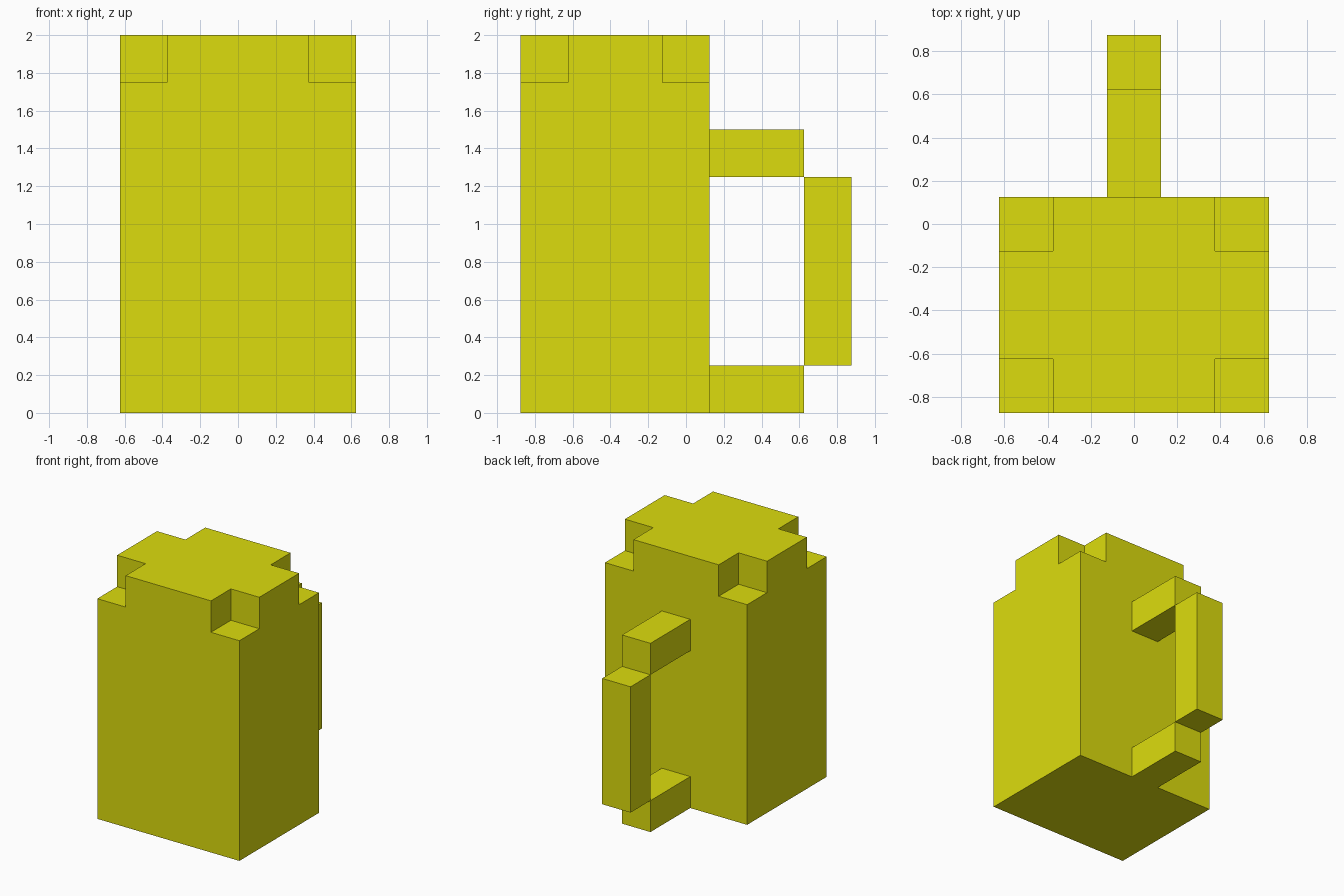
import bpy
import bmesh
from mathutils import Matrix, Vector

if "Cube" in bpy.data.objects:
    bpy.data.objects.remove(bpy.data.objects["Cube"])

yellow = bpy.data.materials.new("yellow")
yellow.diffuse_color = (0.72, 0.72, 0.004, 1)
yellow.use_nodes = True
yellow.node_tree.nodes["Principled BSDF"].inputs["Base Color"].default_value = yellow.diffuse_color


def boxes(name, bounds):
    """One object made of axis-aligned boxes, each given as (min corner, max corner)."""
    bm = bmesh.new()
    for lo, hi in bounds:
        lo, hi = Vector(lo), Vector(hi)
        bmesh.ops.create_cube(bm, size=1, matrix=Matrix.LocRotScale((lo + hi) / 2, None, hi - lo))
    mesh = bpy.data.meshes.new(name)
    bm.to_mesh(mesh)
    bm.free()
    mesh.materials.append(yellow)
    obj = bpy.data.objects.new(name, mesh)
    bpy.context.collection.objects.link(obj)
    return obj


U = 0.25        # block unit
W = U / 2       # half width of the handle

# Mug body, with a cube notched out of each top corner
body = boxes("mug_body", [((-0.625, -0.875, 0), (0.625, 0.125, 2))])
notches = []
for x0, x1 in ((-0.8, -0.375), (0.375, 0.8)):
    for y0, y1 in ((-1.1, -0.625), (-0.125, 0.4)):
        notches.append(((x0, y0, 1.75), (x1, y1, 2.2)))
cutter = boxes("corner_cutter", notches)
cutter.hide_render = True
cutter.hide_viewport = True
cut = body.modifiers.new("corner_notches", "BOOLEAN")
cut.operation = "DIFFERENCE"
cut.solver = "EXACT"
cut.object = cutter

# Handle: two arms and an upright grip
for name, z in (("handle_lower_arm", 0), ("handle_upper_arm", 1.25)):
    boxes(name, [((-W, 0.125, z), (W, 0.625, z + U))])
boxes("handle_grip", [((-W, 0.625, 0.25), (W, 0.875, 1.25))])
